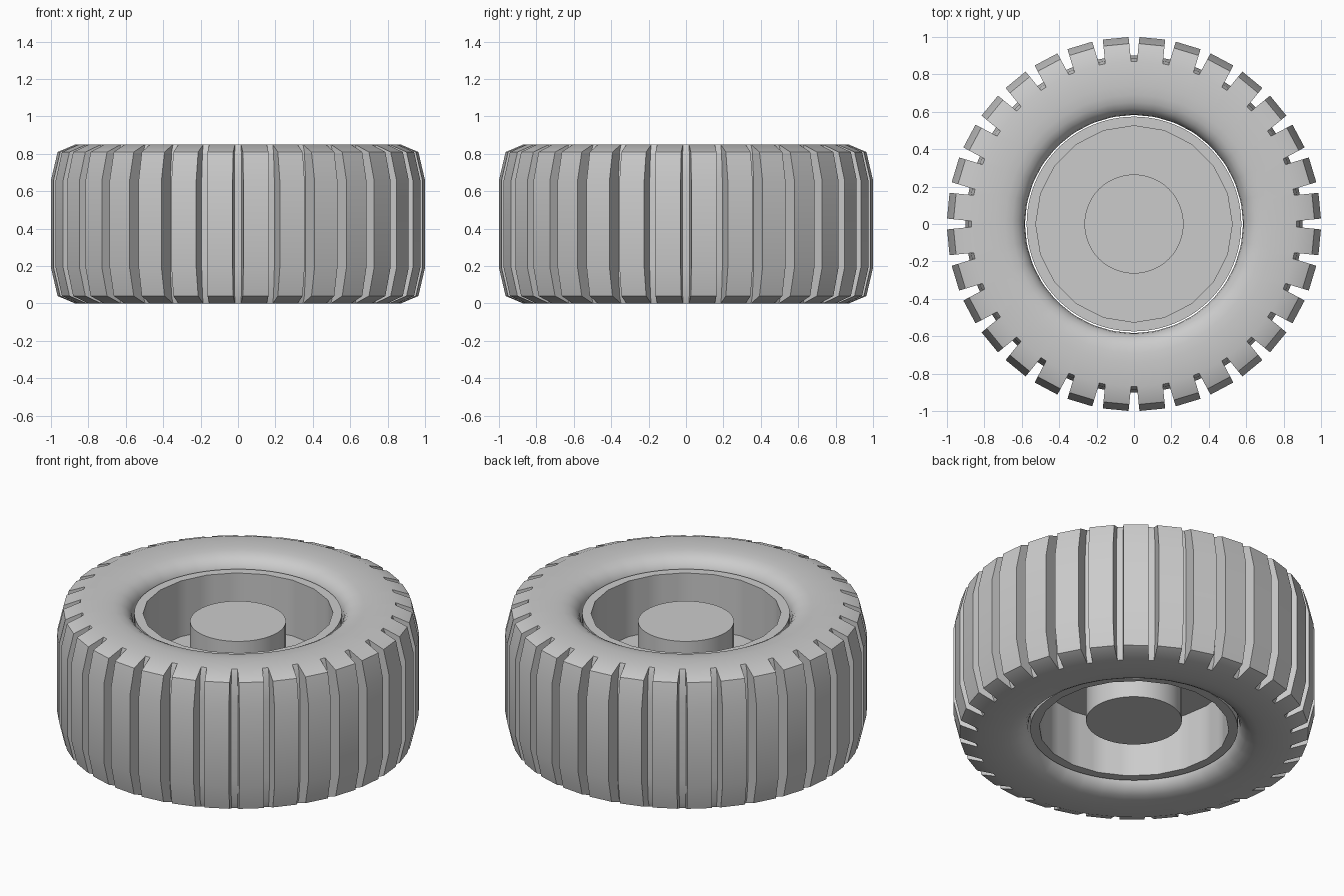
import bpy, bmesh
from math import cos, sin, pi, tau, atan2, radians

if "Cube" in bpy.data.objects:
    bpy.data.objects.remove(bpy.data.objects["Cube"])

H, BLOCKS = 0.85, 32


def finish(name, bm):
    bmesh.ops.remove_doubles(bm, verts=bm.verts, dist=1e-4)
    bmesh.ops.dissolve_degenerate(bm, edges=bm.edges, dist=1e-5)
    bmesh.ops.recalc_face_normals(bm, faces=bm.faces)
    mesh = bpy.data.meshes.new(name)
    bm.to_mesh(mesh)
    bm.free()
    ob = bpy.data.objects.new(name, mesh)
    bpy.context.collection.objects.link(ob)
    bpy.ops.object.select_all(action='DESELECT')
    ob.select_set(True)
    bpy.context.view_layer.objects.active = ob
    bpy.ops.object.shade_smooth_by_angle(angle=radians(30))
    return ob


def skin(name, columns):
    """Join closed profile loops placed around the axle."""
    bm = bmesh.new()
    cols = [[bm.verts.new(p) for p in c] for c in columns]
    for a, b in zip(cols, cols[1:] + cols[:1]):
        for i in range(len(a)):
            j = (i + 1) % len(a)
            bm.faces.new((a[i], b[i], b[j], a[j]))
    return finish(name, bm)


def both_sides(half):
    return half + [(r, H - z) for r, z in reversed(half)]


# Tyre: rounded sidewall plus alternating tread block and groove columns
wall = [(0.582, 0.74), (0.587, 0.775), (0.60, 0.80), (0.62, 0.822),
        (0.65, 0.838), (0.69, 0.847), (0.74, H)]
block = both_sides(wall + [(0.87, H), (0.965, 0.81), (1.0, 0.66)])
groove = both_sides(wall + [(0.87, H), (0.885, 0.81), (0.90, 0.66)])


def column(profile, angle, side):
    pts = []
    for r, z in profile:
        half_gap = 0.016 + max(0, r - 0.87) * 0.1
        t = angle + side * atan2(half_gap, r)
        pts.append((r * cos(t), r * sin(t), z))
    return pts


columns = []
for k in range(BLOCKS):
    a = k * tau / BLOCKS
    columns += [column(block, a, -1), column(groove, a, -1),
                column(groove, a, 1), column(block, a, 1)]
skin("tyre", columns)

# Rim: round outside, faceted inside
SIDES, SEG = 20, 80


def rim_column(t):
    d = (t % (tau / SIDES)) - pi / SIDES
    inner = 0.525 * cos(pi / SIDES) / cos(d)
    return [(r * cos(t), r * sin(t), z) for r, z in
            [(inner, 0.065), (0.574, 0.065), (0.574, 0.785), (inner, 0.785)]]


skin("rim", [rim_column(i * tau / SEG) for i in range(SEG)])


# Wheel disc and hub
def cylinder(name, radius, z0, z1, n):
    bm = bmesh.new()
    bmesh.ops.create_cone(bm, cap_ends=True, segments=n, radius1=radius,
                          radius2=radius, depth=z1 - z0)
    bmesh.ops.translate(bm, verts=bm.verts, vec=(0, 0, (z0 + z1) / 2))
    return finish(name, bm)


cylinder("wheel_disc", 0.535, 0.405, 0.445, 40)
cylinder("hub", 0.265, 0.115, 0.735, 48)
